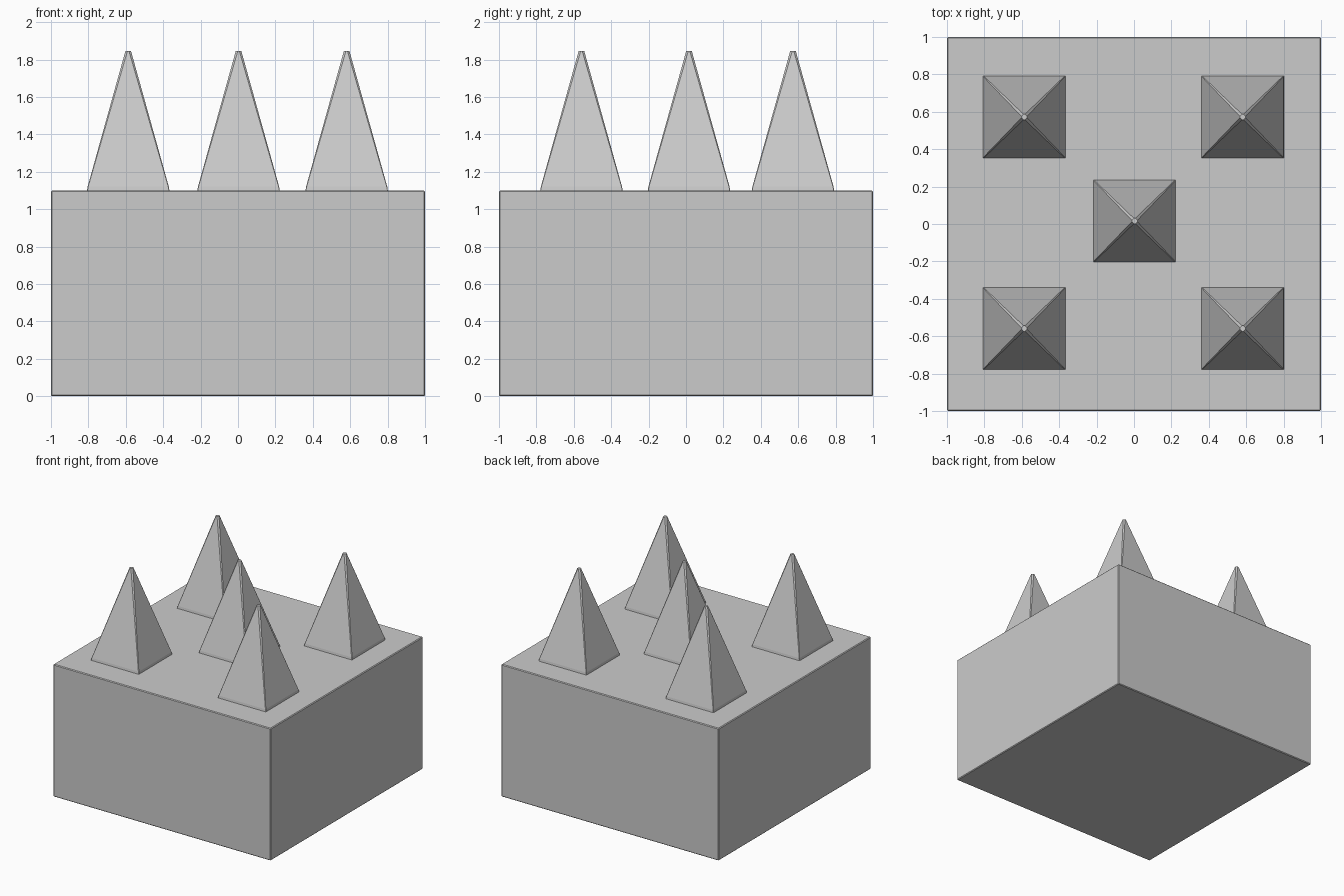
import bpy, bmesh

if "Cube" in bpy.data.objects:
    bpy.data.objects.remove(bpy.data.objects["Cube"])

BASE_TOP = 1.10
TIP = 1.845


def finish(bm, name):
    bmesh.ops.recalc_face_normals(bm, faces=bm.faces)
    mesh = bpy.data.meshes.new(name)
    bm.to_mesh(mesh)
    bm.free()
    obj = bpy.data.objects.new(name, mesh)
    bpy.context.collection.objects.link(obj)
    return obj


def octagon(bm, half, flat, z):
    # square ring with cut corners; flat is half the length of each main side
    pts = [(half, -flat), (half, flat), (flat, half), (-flat, half),
           (-half, flat), (-half, -flat), (-flat, -half), (flat, -half)]
    return [bm.verts.new((x, y, z)) for x, y in pts]


def spike(name, x, y):
    # pyramid whose narrow corner chamfers widen towards a tiny flat tip
    bm = bmesh.new()
    rings = [octagon(bm, 0.220, 0.218, BASE_TOP),
             octagon(bm, 0.217, 0.214, BASE_TOP + 0.02),
             octagon(bm, 0.015, 0.004, TIP)]
    for low, high in zip(rings, rings[1:]):
        for i in range(8):
            j = (i + 1) % 8
            bm.faces.new((low[i], low[j], high[j], high[i]))
    bm.faces.new(rings[0][::-1])
    bm.faces.new(rings[-1])
    finish(bm, name).location = (x, y, 0)


# Base block with very fine softened edges
bm = bmesh.new()
bmesh.ops.create_cube(bm, size=1)
bmesh.ops.scale(bm, vec=(2, 2, BASE_TOP), verts=bm.verts)
bmesh.ops.translate(bm, vec=(0, 0, BASE_TOP / 2), verts=bm.verts)
bmesh.ops.bevel(bm, geom=list(bm.edges), offset=0.006, segments=1,
                affect='EDGES', profile=0.5)
finish(bm, "base_block")

# Four corner spikes and one in the middle
for side, x in (("left", -0.587), ("right", 0.581)):
    for end, y in (("front", -0.559), ("back", 0.572)):
        spike(f"{end}_{side}_spike", x, y)
spike("centre_spike", 0.003, 0.016)
